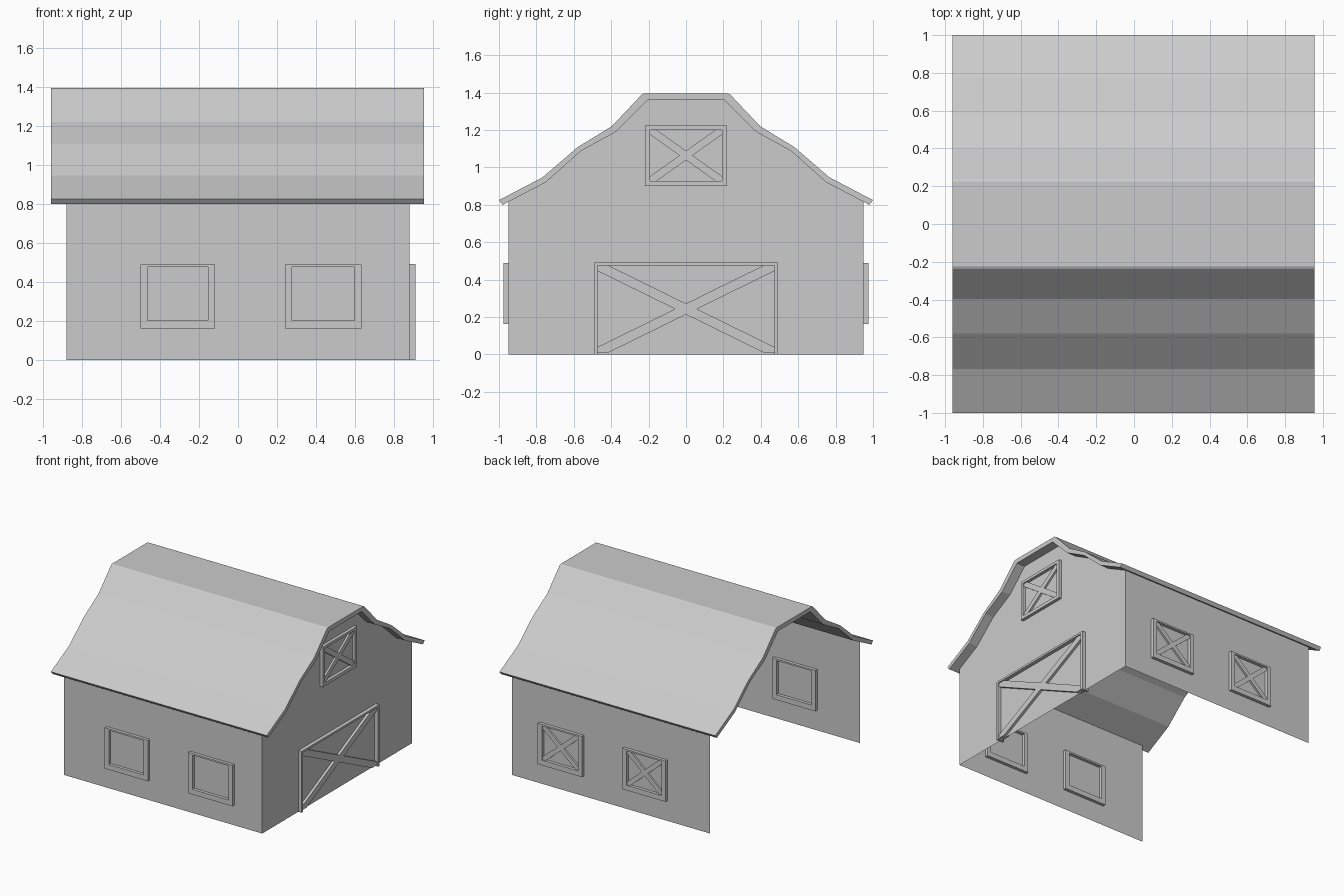
import bpy, bmesh

if "Cube" in bpy.data.objects:
    bpy.data.objects.remove(bpy.data.objects["Cube"])

WALL_X, WALL_Y = 0.88, 0.95


def finish(name, bm):
    bmesh.ops.recalc_face_normals(bm, faces=bm.faces[:])
    me = bpy.data.meshes.new(name)
    bm.to_mesh(me)
    bm.free()
    ob = bpy.data.objects.new(name, me)
    bpy.context.collection.objects.link(ob)
    return ob


def prism(name, pts, place, w0, w1, hole=None):
    """Extrude an outline (u, v) from w0 to w1; hole is an optional matching inner loop."""
    bm = bmesh.new()
    outer = [bm.verts.new(place(u, v, w0)) for u, v in pts]
    if hole:
        inner = [bm.verts.new(place(u, v, w0)) for u, v in hole]
        n = len(pts)
        faces = [bm.faces.new((outer[i], outer[(i + 1) % n], inner[(i + 1) % n], inner[i]))
                 for i in range(n)]
    else:
        faces = [bm.faces.new(outer)]
    shift = place(0, 0, w1)[0] - place(0, 0, w0)[0], place(0, 0, w1)[1] - place(0, 0, w0)[1], 0
    ext = bmesh.ops.extrude_face_region(bm, geom=faces, use_keep_orig=True)
    moved = [g for g in ext["geom"] if isinstance(g, bmesh.types.BMVert)]
    bmesh.ops.translate(bm, verts=moved, vec=shift)
    return finish(name, bm)


def rect(u0, u1, v0, v1):
    return [(u0, v0), (u1, v0), (u1, v1), (u0, v1)]


def cross(u0, u1, v0, v1, h):
    """Outline of an X brace filling a rectangle; h is half the bar height at the centre."""
    a, b, cu, cv = (u1 - u0) / 2, (v1 - v0) / 2, (u0 + u1) / 2, (v0 + v1) / 2
    d = h * a / b
    half = [(-a, -b), (d - a, -b), (0, -h), (a - d, -b), (a, -b), (a, h - b), (d, 0), (a, b - h)]
    return [(cu + s * u, cv + s * v) for s in (1, -1) for u, v in half]


def on_end(u, v, w):
    return (WALL_X + w, u, v)


def on_front(u, v, w):
    return (u, -WALL_Y - w, v)


def on_back(u, v, w):
    return (u, WALL_Y + w, v)


def mirrored(pts):
    return pts + [(-y, z) for y, z in reversed(pts)]


# Roof: bent gambrel sheet running along x
top = mirrored([(-1, 0.825), (-0.767, 0.947), (-0.58, 1.108), (-0.397, 1.22),
                (-0.238, 1.388), (-0.225, 1.395)])
under = mirrored([(-0.98, 0.80), (-0.75, 0.92), (-0.563, 1.087), (-0.372, 1.192), (-0.204, 1.36)])
prism("roof", top + under[::-1], on_end, -0.96 - WALL_X, 0.955 - WALL_X)

# Walls: thin sheets, open at the -x end and underneath
eave = 0.817
bm = bmesh.new()
gable = [(-WALL_Y, 0), (-WALL_Y, eave)] + under[1:-1] + [(WALL_Y, eave), (WALL_Y, 0)]
ring = [bm.verts.new((WALL_X, y, z)) for y, z in gable]
bm.faces.new(ring)
for low, high in ((ring[0], ring[1]), (ring[-1], ring[-2])):
    far = [bm.verts.new((-WALL_X, v.co.y, v.co.z)) for v in (high, low)]
    bm.faces.new([low, high] + far)
finish("walls", bm)

# Side windows: plain frames at the front, cross-braced at the back
for side, place in (("front", on_front), ("back", on_back)):
    for i, (u0, u1) in enumerate(((-0.50, -0.118), (0.241, 0.633))):
        inner = (u0 + 0.036, u1 - 0.036, 0.203, 0.477)
        prism(f"{side}_window_frame_{i + 1}", rect(u0, u1, 0.162, 0.49), place,
              -0.025, 0.025, rect(*inner))
        if side == "back":
            prism(f"back_window_brace_{i + 1}", cross(*inner, 0.024), place, -0.015, 0.015)

# Loft window in the gable
loft = (-0.193, 0.193, 0.927, 1.201)
prism("loft_window_frame", rect(-0.218, 0.218, 0.90, 1.223), on_end, -0.025, 0.025, rect(*loft))
prism("loft_window_brace", cross(*loft, 0.025), on_end, -0.015, 0.015)

# Barn door: frame without a sill, plus brace
prism("door_frame", [(-0.492, 0), (-0.492, 0.492), (0.492, 0.492), (0.492, 0),
                     (0.474, 0), (0.474, 0.476), (-0.474, 0.476), (-0.474, 0)],
      on_end, -0.03, 0.03)
prism("door_brace", cross(-0.474, 0.474, 0.01, 0.476, 0.029), on_end, -0.02, 0.02)
